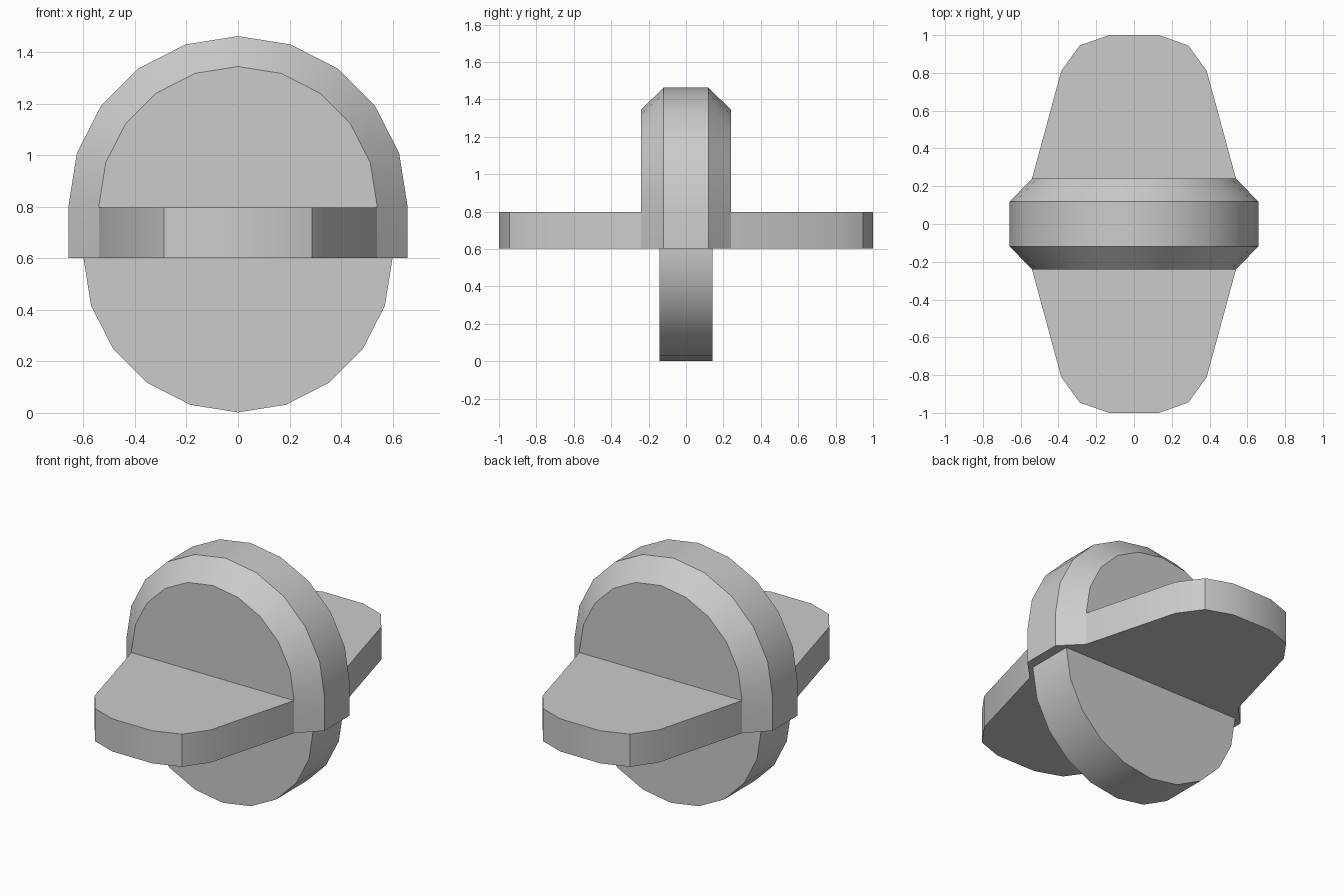
import bpy, bmesh
from math import sin, cos, pi

if "Cube" in bpy.data.objects:
    bpy.data.objects.remove(bpy.data.objects["Cube"])


def loft(name, rings):
    """Closed solid skinned through matching rings of points."""
    bm = bmesh.new()
    loops = [[bm.verts.new(p) for p in ring] for ring in rings]
    n = len(loops[0])
    for a, b in zip(loops, loops[1:]):
        for i in range(n):
            j = (i + 1) % n
            bm.faces.new((a[i], a[j], b[j], b[i]))
    bm.faces.new(loops[0])
    bm.faces.new(loops[-1])
    bmesh.ops.recalc_face_normals(bm, faces=bm.faces)
    mesh = bpy.data.meshes.new(name)
    bm.to_mesh(mesh)
    bm.free()
    ob = bpy.data.objects.new(name, mesh)
    bpy.context.collection.objects.link(ob)
    bpy.ops.object.select_all(action='DESELECT')
    ob.select_set(True)
    bpy.context.view_layer.objects.active = ob
    bpy.ops.object.shade_smooth_by_angle(angle=pi / 6)
    return ob


# Wheel: flat 20-sided disc
def circle(r, y, z):
    return [(r * cos(i * pi / 10), y, z + r * sin(i * pi / 10)) for i in range(20)]


loft("wheel", [circle(0.6, y, 0.602) for y in (-0.142, 0.142)])


# Wheel arch: half round on short straight sides, with bevelled rims
def arch(r, y):
    arc = [(r * cos(i * pi / 10), y, 0.805 + r * sin(i * pi / 10)) for i in range(11)]
    return [(r, y, 0.602)] + arc + [(-r, y, 0.602)]


loft("wheel_arch", [arch(0.54, -0.24), arch(0.658, -0.119),
                    arch(0.658, 0.119), arch(0.54, 0.24)])

# Foot decks: tapered plates in front of and behind the arch
half = [(0.54, 0.24), (0.385, 0.81), (0.288, 0.945), (0.132, 1.0)]
outline = half + [(-x, y) for x, y in reversed(half)]
for name, side in (("front_deck", -1), ("rear_deck", 1)):
    loft(name, [[(x, side * y, z) for x, y in outline] for z in (0.602, 0.798)])
